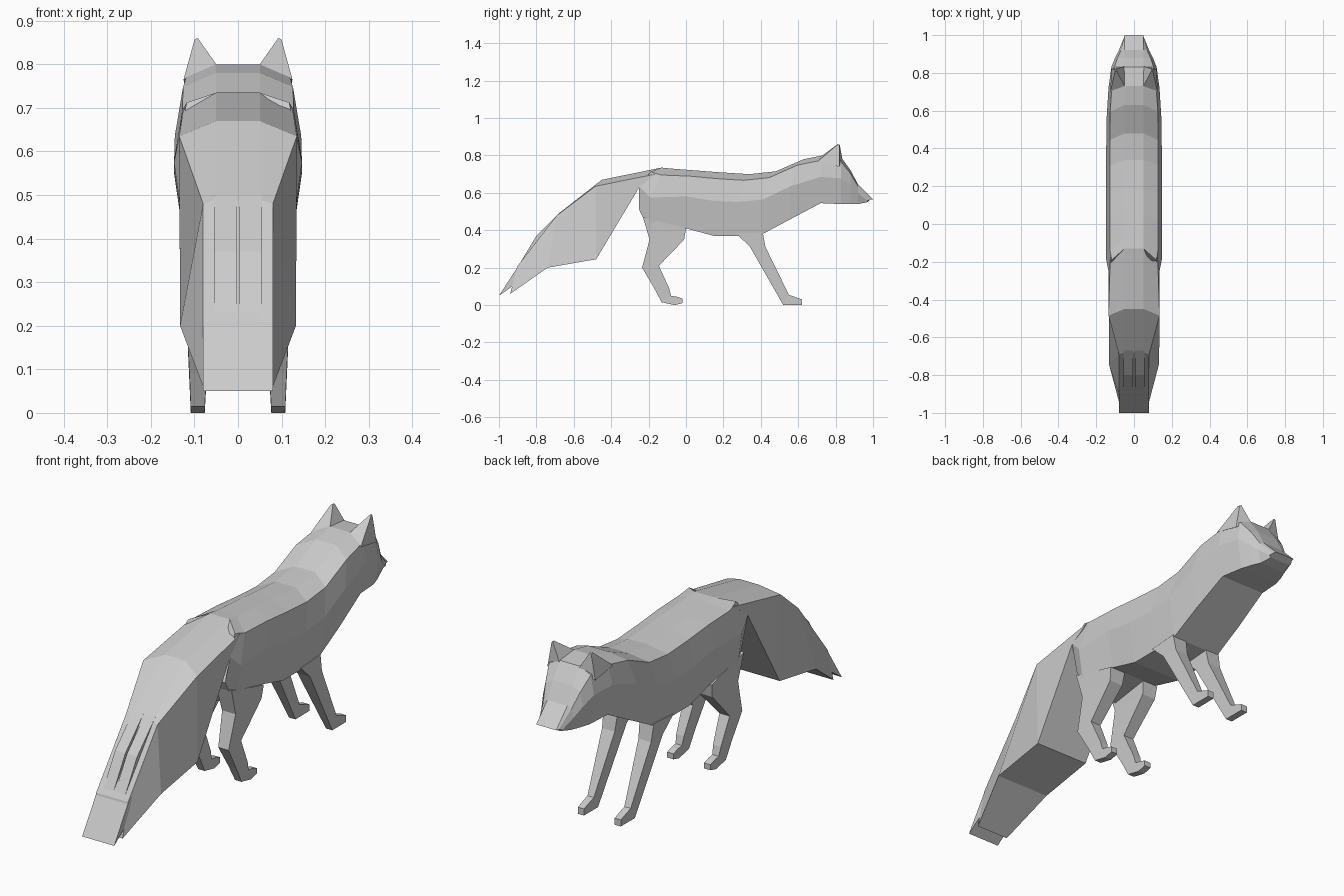
import bpy
import bmesh
from mathutils import Vector

old = bpy.data.objects.get("Cube")
if old:
    bpy.data.objects.remove(old, do_unlink=True)

fur = bpy.data.materials.new("light_grey")
fur.use_nodes = True
colour = (0.6, 0.6, 0.6, 1)
fur.diffuse_color = colour
fur.node_tree.nodes["Principled BSDF"].inputs["Base Color"].default_value = colour

RIDGE = 0.05  # half width of the flat strip along the spine


def loft(name, rings):
    """Join closed rings of points into a flat-faced, capped skin."""
    bm = bmesh.new()
    loops = [[bm.verts.new(point) for point in ring] for ring in rings]
    count = len(loops[0])
    for near, far in zip(loops, loops[1:]):
        for i in range(count):
            j = (i + 1) % count
            bm.faces.new((near[i], near[j], far[j], far[i]))
    bm.faces.new(loops[0])
    bm.faces.new(loops[-1])
    bmesh.ops.recalc_face_normals(bm, faces=bm.faces)
    mesh = bpy.data.meshes.new(name)
    bm.to_mesh(mesh)
    bm.free()
    mesh.materials.append(fur)
    bpy.context.collection.objects.link(bpy.data.objects.new(name, mesh))


def mirrored(points):
    return [(-x, y, z) for x, y, z in points]


def both(half):
    """Close a half section on +x with its mirror image."""
    return half + mirrored(reversed(half))


def pair(name, rings):
    """Build a part on the left (+x) and its twin on the right."""
    loft("left_" + name, rings)
    loft("right_" + name, [mirrored(ring) for ring in rings])


def prism(profile, inner, outer):
    """Rings that extrude a side profile sideways."""
    return [[(x, y, z) for y, z in profile] for x in (inner, outer)]


def body_ring(y, lean, width, top, belly):
    """Ridge, shoulder, flank and belly; the ridge leans forward."""
    flank = belly + (top - belly) * 0.55
    return both([
        (RIDGE, y + lean, top),
        (max(width * 0.87, RIDGE), y + lean * 0.5, top - (top - belly) * 0.1),
        (width, y, flank),
        (max(width * 0.82, RIDGE), y, belly),
    ])


def tail_ring(upper, lower, drop):
    """Ridge, upper edge and lower edge; drop rounds the upper edge."""
    edge = Vector(upper) - Vector((0, drop, drop))
    return both([(RIDGE, upper[1], upper[2]), tuple(edge), lower])


def leg_ring(rear, fore):
    """Section of a leg that narrows towards the paw."""
    height = (rear[1] + fore[1]) / 2
    inner = 0.078 - height * 0.06
    outer = 0.107 + height * 0.05
    return [(inner, *rear), (outer, *rear), (outer, *fore), (inner, *fore)]


# Torso, neck and head
loft("body", [body_ring(*ring) for ring in (
    (-0.25, 0.12, 0.135, 0.735, 0.51),
    (-0.19, 0.11, 0.147, 0.73, 0.385),
    (0, 0.05, 0.147, 0.72, 0.41),
    (0.15, 0.03, 0.147, 0.71, 0.37),
    (0.28, 0.06, 0.147, 0.7, 0.37),
    (0.41, 0.07, 0.147, 0.715, 0.38),
    (0.56, 0.07, 0.145, 0.78, 0.46),
    (0.72, 0.01, 0.135, 0.8, 0.545),
    (0.83, 0, 0.12, 0.79, 0.54),
    (0.88, 0, 0.1, 0.72, 0.54),
    (0.92, 0, 0.08, 0.645, 0.54),
    (0.97, 0.03, 0.06, 0.565, 0.55),
)])

# Bushy tail, with a narrow top and a broad underside
loft("tail", [tail_ring(*ring) for ring in (
    ((0.125, -0.13, 0.735), (0.135, -0.25, 0.63), 0.035),
    ((0.135, -0.45, 0.67), (0.133, -0.48, 0.245), 0.035),
    ((0.08, -0.68, 0.49), (0.133, -0.74, 0.2), 0.01),
    ((0.08, -0.9, 0.21), (0.08, -0.94, 0.06), 0),
)])

# Flat tip that overhangs the end of the tail
tip_profile = [(-0.87, 0.23), (-0.89, 0.22), (-1, 0.05), (-0.9, 0.12)]
loft("tail_tip", prism(tip_profile, -0.08, 0.08))

# Raised hair strands on the tail, with a slit between them
strand_profile = [(-0.67, 0.5), (-0.8, 0.37), (-0.89, 0.22), (-0.8, 0.26)]
pair("tail_strand", prism(strand_profile, 0.004, 0.055))

# Ears
ear_tip = Vector((0.097, 0.82, 0.867))
ear_base = [Vector(corner) for corner in (
    (RIDGE, 0.73, 0.8), (0.125, 0.7, 0.765), (0.12, 0.82, 0.74), (RIDGE, 0.835, 0.785),
)]
pair("ear", [ear_base, [ear_tip.lerp(corner, 0.1) for corner in ear_base]][:1]
     + [[tuple(ear_tip + (corner - ear_tip) * 0.1) for corner in ear_base]])

# Hind legs with haunch, hock and paw
pair("hind_leg", [leg_ring(*ring) for ring in (
    ((-0.23, 0.47), (0, 0.41)),
    ((-0.195, 0.35), (-0.01, 0.35)),
    ((-0.235, 0.2), (-0.145, 0.21)),
    ((-0.17, 0.09), (-0.09, 0.09)),
    ((-0.13, 0.015), (-0.08, 0.05)),
    ((-0.06, 0), (-0.05, 0.045)),
    ((-0.02, 0.01), (-0.02, 0.035)),
)])

# Front legs with paw
pair("front_leg", [leg_ring(*ring) for ring in (
    ((0.27, 0.38), (0.41, 0.39)),
    ((0.34, 0.315), (0.425, 0.31)),
    ((0.52, 0), (0.55, 0.055)),
    ((0.62, 0), (0.62, 0.03)),
)])
